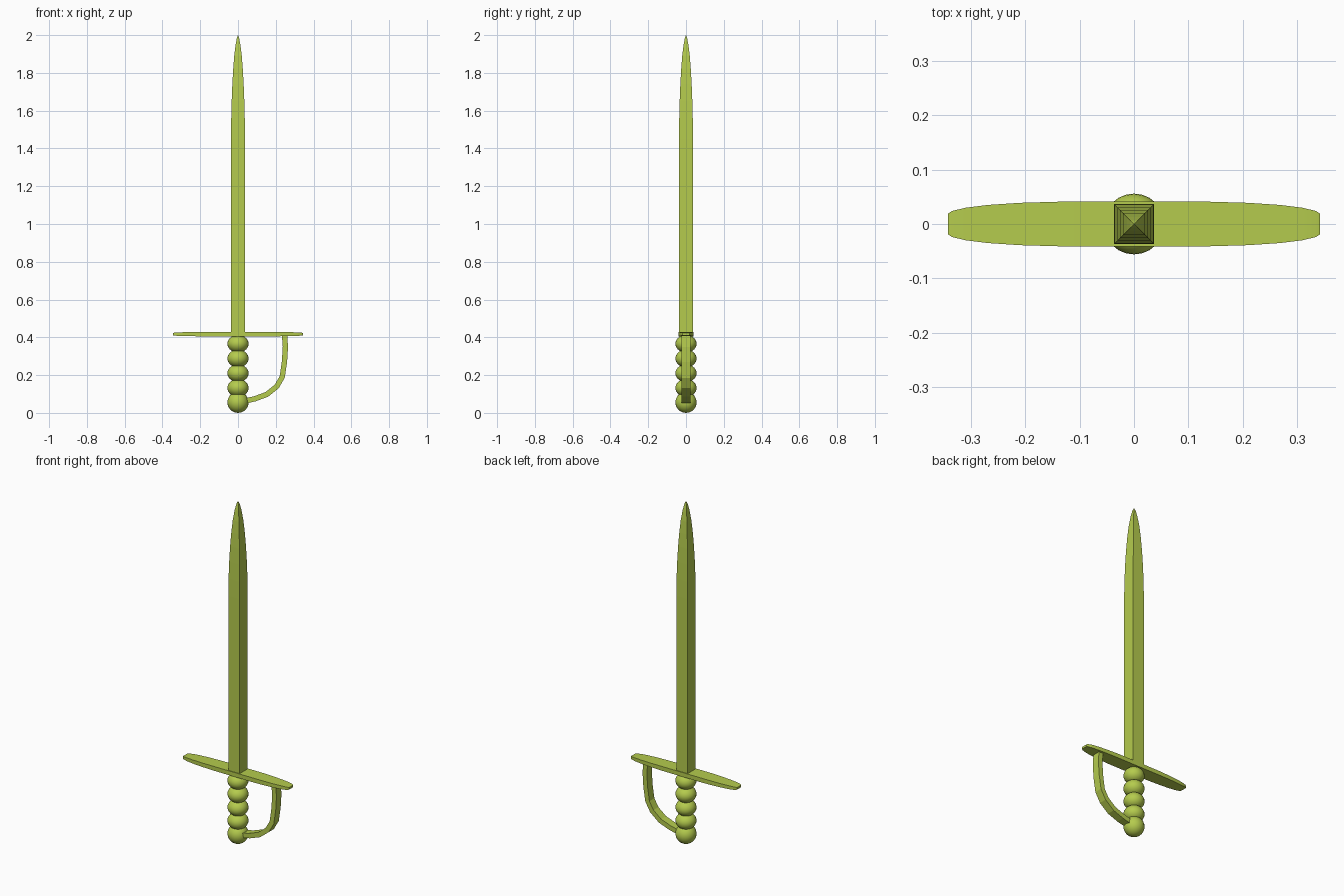
import bpy, bmesh, math
from mathutils import Vector

if "Cube" in bpy.data.objects:
    bpy.data.objects.remove(bpy.data.objects["Cube"], do_unlink=True)

# One flat colour for the whole sword
olive = bpy.data.materials.new("olive_green")
olive.use_nodes = True
colour = (0.46, 0.60, 0.075, 1)
olive.diffuse_color = colour
olive.node_tree.nodes["Principled BSDF"].inputs["Base Color"].default_value = colour


def finish(bm, name, smooth_angle=None):
    bmesh.ops.recalc_face_normals(bm, faces=bm.faces)
    mesh = bpy.data.meshes.new(name)
    bm.to_mesh(mesh)
    bm.free()
    mesh.materials.append(olive)
    obj = bpy.data.objects.new(name, mesh)
    bpy.context.collection.objects.link(obj)
    if smooth_angle:
        bpy.ops.object.select_all(action="DESELECT")
        obj.select_set(True)
        bpy.context.view_layer.objects.active = obj
        bpy.ops.object.shade_smooth_by_angle(angle=math.radians(smooth_angle))
    return obj


def loft(name, sections, smooth_angle=None):
    """Join rectangular sections, each given as centre, half side a, half side b."""
    bm = bmesh.new()
    rings = []
    for centre, a, b in sections:
        corners = (a + b, b - a, -a - b, a - b)
        rings.append([bm.verts.new(centre + c) for c in corners])
    for low, high in zip(rings, rings[1:]):
        for i in range(4):
            j = (i + 1) % 4
            bm.faces.new((low[i], low[j], high[j], high[i]))
    bm.faces.new(rings[0])
    bm.faces.new(rings[-1])
    bmesh.ops.remove_doubles(bm, verts=bm.verts, dist=0.0001)
    return finish(bm, name, smooth_angle)


X, Y, Z = Vector((1, 0, 0)), Vector((0, 1, 0)), Vector((0, 0, 1))

# Square blade with a curved taper to the point
blade_profile = [(0.42, 0.037), (1.45, 0.037), (1.55, 0.036), (1.65, 0.0335),
                 (1.74, 0.030), (1.82, 0.0255), (1.89, 0.020), (1.95, 0.0125),
                 (1.985, 0.006), (2.0, 0.0002)]
loft("blade", [(Z * z, X * w, Y * w) for z, w in blade_profile])

# Flat crossguard, narrowing towards rounded ends
half = [(0.343, 0.019, 0.006), (0.335, 0.024, 0.008), (0.31, 0.030, 0.0095),
        (0.27, 0.035, 0.0105), (0.21, 0.039, 0.0115), (0.14, 0.041, 0.0125)]
stations = [(-x, w, h) for x, w, h in half] + half[::-1]
loft("crossguard", [(X * x + Z * 0.417, Y * w, Z * h) for x, w, h in stations], 30)

# Knuckle bow, a square bar swept from crossguard to pommel
path = [Vector((x, 0, z)) for x, z in
        [(0.246, 0.415), (0.251, 0.35), (0.246, 0.27), (0.234, 0.19),
         (0.205, 0.14), (0.153, 0.098), (0.09, 0.075), (0.035, 0.062)]]
bow = []
for i, p in enumerate(path):
    along = (path[min(i + 1, len(path) - 1)] - path[max(i - 1, 0)]).normalized()
    bow.append((p, along.cross(Y) * 0.014, Y * 0.023))
loft("knuckle_bow", bow)

# Grip of stacked beads on a round pommel
def bead(name, z, height):
    bm = bmesh.new()
    bmesh.ops.create_uvsphere(bm, u_segments=24, v_segments=14, radius=0.056)
    bmesh.ops.scale(bm, vec=(1, 1, height / 0.056), verts=bm.verts)
    bmesh.ops.translate(bm, vec=Z * z, verts=bm.verts)
    finish(bm, name, 60)


bead("pommel", 0.056, 0.056)
for i in range(4):
    bead(f"grip_bead_{i + 1}", 0.132 + i * 0.078, 0.047)
